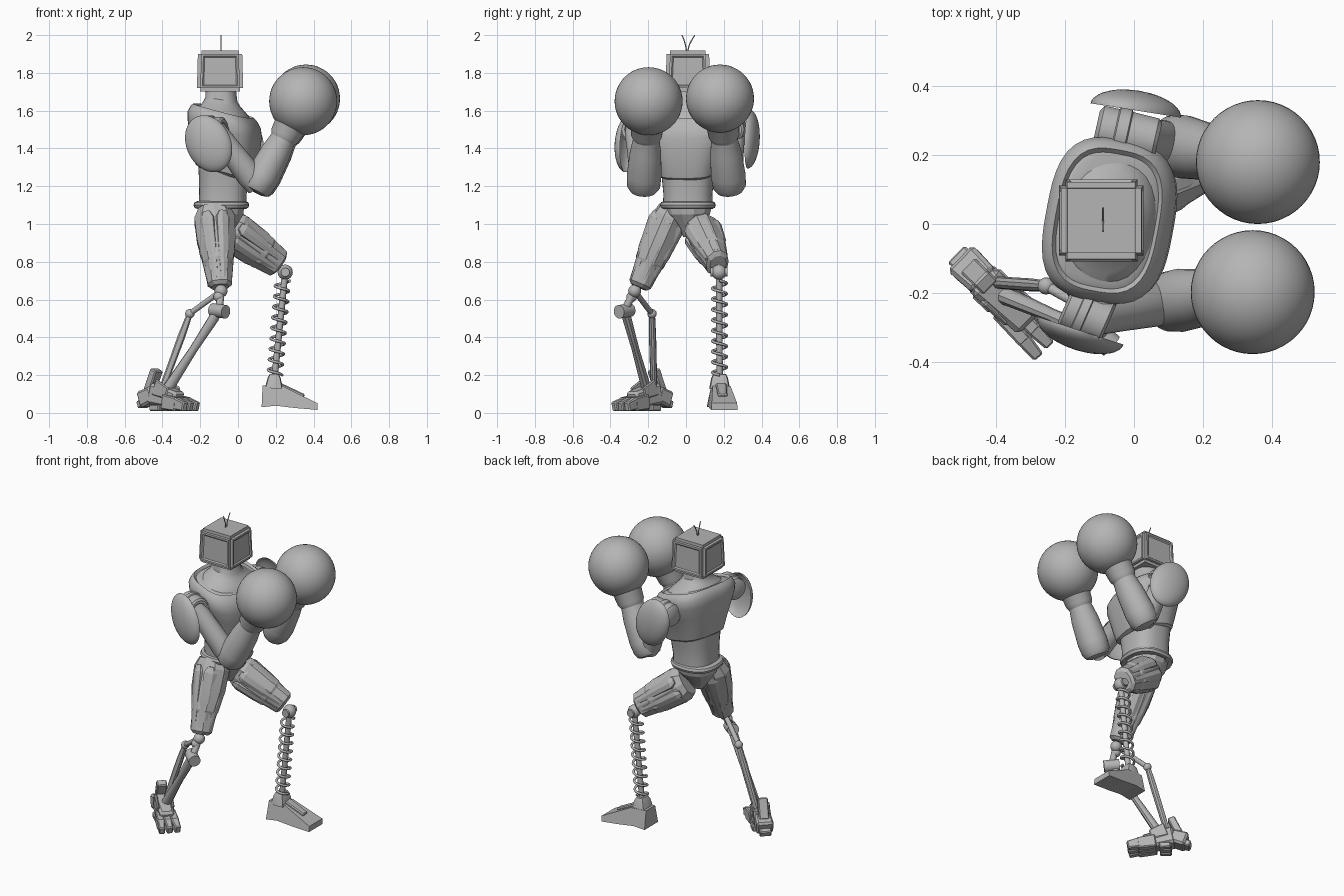
import bpy, bmesh
from math import pi, cos, sin, radians
from mathutils import Vector as V, Matrix as M, Euler

cube = bpy.data.objects.get("Cube")
if cube:
    bpy.data.objects.remove(cube, do_unlink=True)

grey = bpy.data.materials.new("plain grey")
grey.use_nodes = True
GREY = (0.46, 0.46, 0.46, 1)
grey.diffuse_color = GREY
grey.node_tree.nodes["Principled BSDF"].inputs["Base Color"].default_value = GREY


def finish(name, bm, smooth=None):
    bmesh.ops.recalc_face_normals(bm, faces=bm.faces)
    me = bpy.data.meshes.new(name)
    bm.to_mesh(me)
    bm.free()
    ob = bpy.data.objects.new(name, me)
    bpy.context.collection.objects.link(ob)
    me.materials.append(grey)
    if smooth:
        bpy.ops.object.select_all(action='DESELECT')
        ob.select_set(True)
        bpy.context.view_layer.objects.active = ob
        bpy.ops.object.shade_smooth_by_angle(angle=radians(smooth))


def loft(name, secs, axis=(0, 0, 1), hint=(1, 0, 0), n=32, p=2, smooth=35, tilt=0):
    """Skin over rings (centre, radius along hint, radius across)."""
    w = V(axis).normalized()
    u = (V(hint) - w * w.dot(V(hint))).normalized()
    v = w.cross(u)
    bm = bmesh.new()
    rings = []
    for c, ru, rv in secs:
        ring = []
        for i in range(n):
            a = 2 * pi * (i + .5) / n
            ca, sa = cos(a), sin(a)
            k = (abs(ca) ** p + abs(sa) ** p) ** (-1 / p)
            ring.append(bm.verts.new(V(c) + u * ru * k * ca + v * rv * k * sa - w * tilt * ru * k * ca))
        rings.append(ring)
    for r, s in zip(rings, rings[1:]):
        for i in range(n):
            bm.faces.new((r[i], r[(i + 1) % n], s[(i + 1) % n], s[i]))
    bm.faces.new(rings[0])
    bm.faces.new(rings[-1])
    finish(name, bm, smooth)


def limb(name, a, b, stops, hint=(1, 0, 0), **kw):
    """Loft along the line a-b with stops (fraction, radius, radius)."""
    a, b = V(a), V(b)
    loft(name, [(a.lerp(b, t), r, s) for t, r, s in stops], b - a, hint, **kw)


def rod(name, a, b, r, n=12):
    limb(name, a, b, [(0, r, r), (1, r, r)], hint=(.3, .9, .2), n=n)


def ball(name, c, r, seg=32):
    bm = bmesh.new()
    bmesh.ops.create_uvsphere(bm, u_segments=seg, v_segments=seg // 2, radius=r, matrix=M.Translation(c))
    finish(name, bm, 40)


def block(name, c, size, rot=(0, 0, 0), taper=1, bevel=.006):
    """Bevelled box, narrowed towards its local +x end."""
    bm = bmesh.new()
    bmesh.ops.create_cube(bm, size=1, matrix=M.Diagonal((*size, 1)))
    for vert in bm.verts:
        if vert.co.x > 0:
            vert.co.y *= taper
            vert.co.z *= taper
    bmesh.ops.bevel(bm, geom=bm.edges[:], offset=bevel, segments=1, affect='EDGES')
    bm.transform(M.Translation(c) @ Euler([radians(r) for r in rot]).to_matrix().to_4x4())
    finish(name, bm)


def wire(name, pts, r):
    cu = bpy.data.curves.new(name, 'CURVE')
    cu.dimensions = '3D'
    cu.bevel_depth, cu.bevel_resolution, cu.use_fill_caps = r, 2, True
    sp = cu.splines.new('POLY')
    sp.points.add(len(pts) - 1)
    for q, c in zip(sp.points, pts):
        q.co = (*c, 1)
    cu.materials.append(grey)
    bpy.context.collection.objects.link(bpy.data.objects.new(name, cu))


# Head: bevelled box with a recessed panel on each side, and two feelers
bm = bmesh.new()
bmesh.ops.create_cube(bm, size=1, matrix=M.Diagonal((.246, .24, .218, 1)))
for vert in bm.verts:
    if vert.co.z > 0:
        vert.co.x *= .95
        vert.co.y *= .93
bmesh.ops.bevel(bm, geom=bm.edges[:], offset=.018, segments=2, affect='EDGES')
sides = [f for f in bm.faces if f.calc_area() > .02 and abs(f.normal.z) < .5]
bmesh.ops.inset_individual(bm, faces=sides, thickness=.016, depth=0)
bmesh.ops.inset_individual(bm, faces=sides, thickness=.01, depth=-.007)
bm.transform(M.Translation((-.095, .01, 1.81)))
finish("head", bm)
for y in (-.026, .042):
    wire("feeler", [(-.09, .005 + y * t, 1.9 + .1 * t ** .6) for t in (0, .3, .6, 1)], .003)

# Neck, chest and abdomen
turn = (.98, -.18, 0)
loft("neck", [((x, .008, z), r, s) for x, z, r, s in
     ((-.08, 1.54, .15, .2), (-.08, 1.585, .138, .185), (-.082, 1.61, .118, .15), (-.085, 1.635, .097, .11),
      (-.088, 1.66, .084, .086), (-.09, 1.72, .079, .079))], hint=turn, p=2.2, tilt=.15)
loft("chest", [((x, .01, z), r, s) for x, z, r, s in
     ((-.072, 1.265, .125, .135), (-.072, 1.28, .148, .155), (-.07, 1.34, .163, .17), (-.07, 1.43, .178, .202),
      (-.07, 1.5, .186, .232), (-.073, 1.55, .184, .238), (-.075, 1.585, .165, .225), (-.078, 1.6, .15, .208),
      (-.078, 1.588, .14, .196), (-.08, 1.595, .13, .18))], hint=turn, p=3, n=48, tilt=.26)
loft("abdomen", [((x, .01, z), r, s) for x, z, r, s in
     ((-.082, 1.08, .128, .132), (-.08, 1.16, .126, .13), (-.075, 1.24, .132, .138), (-.072, 1.34, .14, .155))], p=2.6)
loft("belt", [((-.088, .01, z), r, r) for z, r in
     ((1.08, .125), (1.085, .142), (1.1, .148), (1.115, .142), (1.122, .125))], p=2.5)
loft("pelvis", [((-.088, .01, z), r, s) for z, r, s in
     ((.93, .045, .025), (.98, .075, .05), (1.05, .12, .12), (1.09, .125, .13))], n=12, smooth=20)


# Arms: shoulder barrel, pad, upper arm, forearm and glove
def arm(side, back, front, pad, yaw, height, elbow, glove):
    back, front, elbow, glove = V(back), V(front), V(elbow), V(glove)
    limb(side + "_shoulder_barrel", back, front,
         [(0, .05, .05), (.06, .068, .068), (.3, .068, .068), (.32, .075, .075), (.5, .075, .075),
          (.52, .068, .068), (.94, .066, .066), (1, .055, .055), (1, .038, .038), (.92, .034, .034)], (0, 0, 1))
    mid = back.lerp(front, .6)
    rod(side + "_shoulder_axle", mid, V((-.07, mid.y * .6, 1.5)), .05, 24)
    out = 1 if mid.y > 0 else -1
    bm = bmesh.new()
    bmesh.ops.create_uvsphere(bm, u_segments=32, v_segments=20, radius=1)
    geo = bm.verts[:] + bm.edges[:] + bm.faces[:]
    cut = bmesh.ops.bisect_plane(bm, geom=geo, plane_co=(0, 0, 0), plane_no=(0, out, 0), clear_inner=True)
    rim = [e for e in cut['geom_cut'] if isinstance(e, bmesh.types.BMEdge)]
    bmesh.ops.holes_fill(bm, edges=rim)
    bm.transform(M.Translation(pad) @ M.Rotation(radians(yaw), 4, 'Z') @ M.Rotation(radians(-28), 4, 'Y')
                 @ M.Diagonal((.122, .058, height, 1)))
    finish(side + "_shoulder_pad", bm, 40)
    limb(side + "_upper_arm", mid, elbow, [(0, .058, .058), (.35, .062, .06), (.8, .07, .065), (1, .06, .06)])
    aim = (glove - elbow).normalized()
    limb(side + "_forearm", elbow - aim * .035, elbow + aim * .36,
         [(0, .045, .048), (.02, .068, .07), (.09, .082, .088), (.25, .088, .092), (.6, .08, .083),
          (.83, .066, .068), (1, .066, .066)])
    limb(side + "_cuff", elbow + aim * .28, glove,
         [(0, .068, .07), (.1, .08, .082), (.4, .088, .088), (.6, .115, .115), (.8, .14, .14)])
    ball(side + "_glove", glove, .18, 48)


arm("right", (-.2, -.235, 1.5), (-.075, -.29, 1.5), (-.155, -.31, 1.425), -18, .158, (.105, -.225, 1.2), (.345, -.198, 1.65))
arm("left", (-.11, .28, 1.5), (.07, .24, 1.5), (.005, .33, 1.45), -9, .165, (.115, .23, 1.2), (.36, .18, 1.664))


# Thighs: faceted core with raised armour plates
def thigh(side, hip, knee, hint, end):
    hip, knee = V(hip), V(knee)
    limb(side + "_thigh", hip, knee, [(0, .085, .075), (.12, .11, .088), (.4, .105, .088), (.68, end + .016, .08),
         (.72, end + .008, .072), (.96, end, .062), (1, end * .7, .045)], hint, n=10, p=2.4, smooth=15)
    w = (knee - hip).normalized()
    u = (V(hint) - w * w.dot(V(hint))).normalized()
    v = w.cross(u)
    for i in range(6):
        a = pi / 3 * i
        d = u * cos(a) + v * sin(a)
        tip = u * cos(a) * (end - .012) + v * sin(a) * .052
        limb(side + "_thigh_plate", hip.lerp(knee, .1) + d * .085, hip.lerp(knee, .92) + tip,
             [(0, .014, .02), (.1, .026, .04), (.55, .026, .036), (.65, .02, .032), (1, .012, .024)],
             d, n=8, p=4, smooth=15)


thigh("right", (-.128, -.07, 1.08), (-.095, -.25, .665), (1, 0, 0), .066)
thigh("left", (-.06, .072, .985), (.222, .17, .785), (.6, 0, .8), .08)

# Left knee, spring shin and wedge foot
KNEE, ANKLE = V((.25, .175, .745)), V((.195, .178, .2))
ball("left_knee", KNEE, .04)
rod("left_knee_pin", KNEE - V((0, .045, 0)), KNEE + V((0, .045, 0)), .024)
top = V((.236, .177, .7))
rod("shin_core", KNEE, ANKLE, .017)
turns, steps = 9, 20
wire("shin_spring", [top.lerp(ANKLE, i / (turns * steps)) + V((cos(i * 2 * pi / steps), sin(i * 2 * pi / steps), 0)) * .038
     for i in range(turns * steps + 1)], .0075)
limb("left_ankle", (.19, .178, .13), (.192, .178, .205), [(0, .048, .055), (.75, .034, .044), (1, .024, .034)],
     n=12, p=6, smooth=20)
bm = bmesh.new()
outline = ((.125, .03), (.13, .145), (.235, .142), (.3, .11), (.42, .052), (.42, .016), (.3, .026), (.2, .038))
rows = []
for s in (-1, 1):
    rows.append([bm.verts.new((x, .18 + (x - .13) * .08 + s * (.07 - max(z - .04, 0) * .22), z)) for x, z in outline])
    bm.faces.new(rows[-1])
for i in range(len(outline)):
    j = (i + 1) % len(outline)
    bm.faces.new((rows[0][i], rows[0][j], rows[1][j], rows[1][i]))
finish("left_foot", bm)
block("left_foot_ridge", (.28, .19, .118), (.15, .06, .03), (0, 24, 4), .8)

# Right knee joints and twin strut shin
K, HUB, MID = V((-.09, -.272, .645)), V((-.1, -.325, .545)), V((-.255, -.18, .525))
ball("right_knee", K, .034)
ball("right_knee_link", K + V((-.012, -.015, -.03)), .028)
rod("right_knee_bar", K, HUB, .02)
rod("shin_hub", HUB - V((.035, -.03, 0)), HUB + V((.035, -.03, -.01)), .036, 20)
limb("front_strut", HUB, (-.37, -.21, .13), [(0, .02, .02), (.1, .028, .024), (.5, .022, .02), (1, .03, .026)], n=10)
rod("back_link", K, MID, .015)
ball("back_joint", MID, .025, 16)
limb("back_strut", MID, (-.4, -.17, .13), [(0, .016, .016), (.3, .021, .019), (1, .018, .018)], n=10)

# Right foot: heel, instep, ankle guards and close-set toes
YAW = -44
along, across = V((cos(radians(YAW)), sin(radians(YAW)), 0)), V((-sin(radians(YAW)), cos(radians(YAW)), 0))
F = V((-.385, -.215, 0))
block("right_instep", F + along * .01 + V((0, 0, .085)), (.19, .105, .115), (0, 12, YAW), .8, .014)
block("right_heel", F - along * .11 + V((0, 0, .085)), (.1, .105, .09), (0, -20, YAW), .9, .012)
block("heel_spur", F - along * .155 + V((0, 0, .05)), (.05, .07, .04), (0, -20, YAW))
block("heel_post", F - along * .09 + V((0, 0, .17)), (.045, .06, .13), (0, 25, YAW))
for s in (-1, 1):
    block("ankle_guard", F + across * s * .045 + along * .01 + V((0, 0, .12)), (.1, .018, .09), (0, 20, YAW), .7)
for s in (-1, 0, 1):
    root = F + across * s * .04 + V((0, 0, .052))
    block("toe_base", root + along * .08, (.11, .046, .08), (0, 8, YAW + s * 4), .9)
    block("toe_tip", root + along * .152 + across * s * .004 - V((0, 0, .01)), (.085, .046, .065), (0, 14, YAW + s * 6), .75)
    block("sole_pad", root - along * .03 - V((0, 0, .025)), (.07, .036, .035), (0, 0, YAW))
